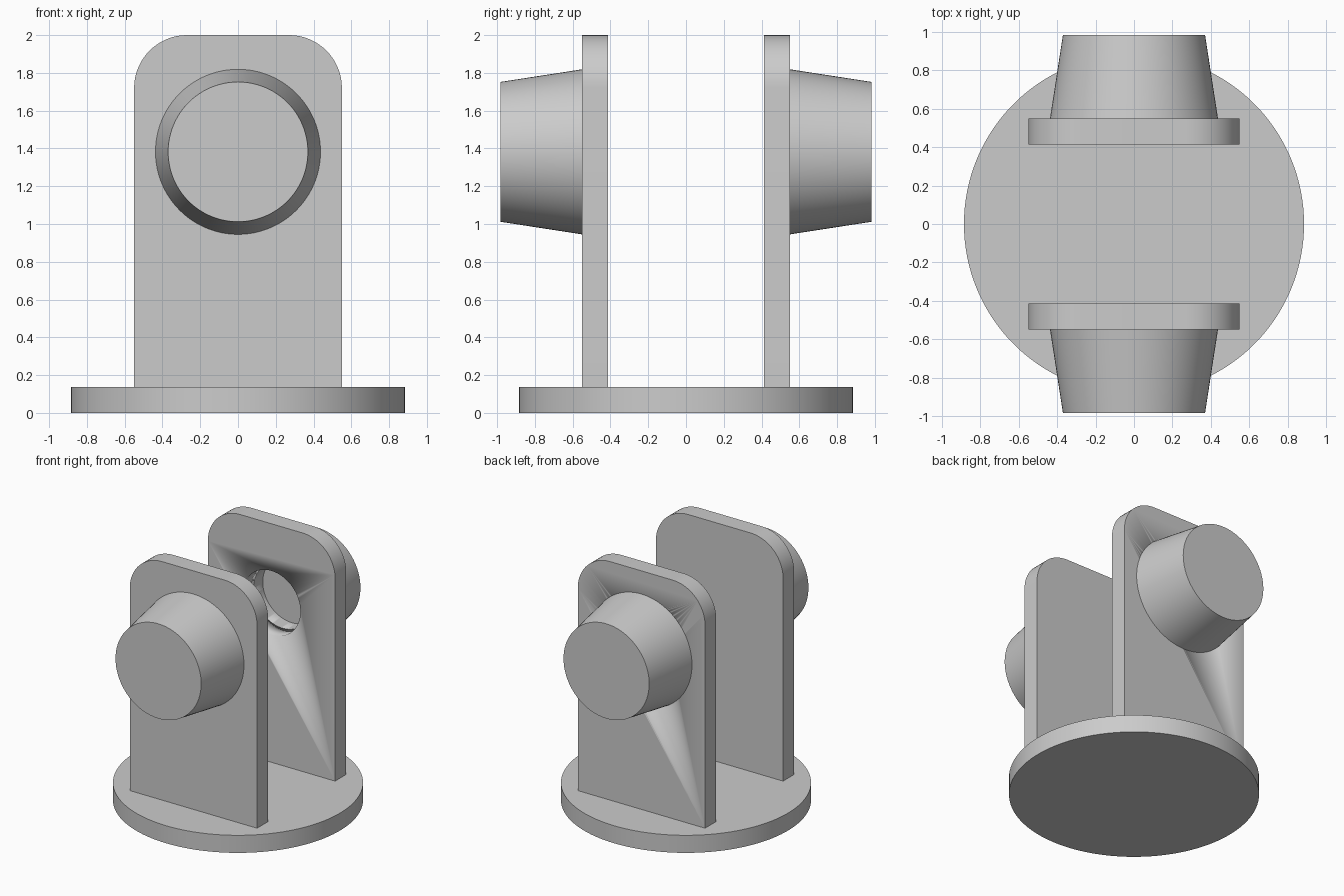
import bpy, bmesh, math
from mathutils import Matrix

if "Cube" in bpy.data.objects:
    bpy.data.objects.remove(bpy.data.objects["Cube"], do_unlink=True)

grey = bpy.data.materials.new("plain grey")
grey.use_nodes = True
COLOUR = (0.6, 0.6, 0.6, 1)
grey.diffuse_color = COLOUR
grey.node_tree.nodes["Principled BSDF"].inputs["Base Color"].default_value = COLOUR

PIVOT_Z = 1.382
BASE_TOP = 0.137
INNER, OUTER, TIP = 0.413, 0.55, 0.983


def finish(name, bm):
    """Turn a bmesh into a grey object with smooth curves and sharp edges."""
    bmesh.ops.recalc_face_normals(bm, faces=bm.faces)
    mesh = bpy.data.meshes.new(name)
    bm.to_mesh(mesh)
    bm.free()
    mesh.materials.append(grey)
    obj = bpy.data.objects.new(name, mesh)
    bpy.context.collection.objects.link(obj)
    bpy.ops.object.select_all(action="DESELECT")
    obj.select_set(True)
    bpy.context.view_layer.objects.active = obj
    bpy.ops.object.shade_smooth_by_angle(angle=math.radians(30))
    return obj


def cone_y(name, y0, y1, r0, r1):
    """Round solid lying along y at pivot height, from y0 to y1."""
    bm = bmesh.new()
    place = Matrix.Translation((0, (y0 + y1) / 2, PIVOT_Z)) @ Matrix.Rotation(-math.pi / 2, 4, "X")
    bmesh.ops.create_cone(bm, cap_ends=True, segments=96, radius1=r0, radius2=r1,
                          depth=y1 - y0, matrix=place)
    return finish(name, bm)


def plate(name, y0, y1, half=0.55, top=2.0, radius=0.28, steps=16):
    """Upright plate with two rounded top corners."""
    outline = [(-half, BASE_TOP), (half, BASE_TOP)]
    for side, start in ((1, 0), (-1, math.pi / 2)):
        for i in range(steps + 1):
            a = start + i / steps * math.pi / 2
            outline.append((side * (half - radius) + radius * math.cos(a),
                            top - radius + radius * math.sin(a)))
    bm = bmesh.new()
    face = bm.faces.new([bm.verts.new((x, y0, z)) for x, z in outline])
    out = bmesh.ops.extrude_face_region(bm, geom=[face])
    verts = [v for v in out["geom"] if isinstance(v, bmesh.types.BMVert)]
    bmesh.ops.translate(bm, verts=verts, vec=(0, y1 - y0, 0))
    return finish(name, bm)


# Round base
bm = bmesh.new()
bmesh.ops.create_cone(bm, cap_ends=True, segments=128, radius1=0.885, radius2=0.885,
                      depth=BASE_TOP, matrix=Matrix.Translation((0, 0, BASE_TOP / 2)))
finish("round_base", bm)

# Uprights and tapered bosses
plate("front_upright", -OUTER, -INNER)
cone_y("front_boss", -TIP, -OUTER, 0.37, 0.437)
back_upright = plate("back_upright", INNER, OUTER)
back_boss = cone_y("back_boss", OUTER, TIP, 0.437, 0.37)

# Blind socket bored from the inner side of the back upright into its boss
cutter = cone_y("socket_cutter", INNER - 0.1, INNER + 0.25, 0.25, 0.25)
cutter.hide_render = True
cutter.hide_viewport = True
for part in (back_upright, back_boss):
    bore = part.modifiers.new("socket", "BOOLEAN")
    bore.operation = "DIFFERENCE"
    bore.solver = "EXACT"
    bore.object = cutter
    # Cut before the smoothing modifier, if there is one
    part.modifiers.move(len(part.modifiers) - 1, 0)
